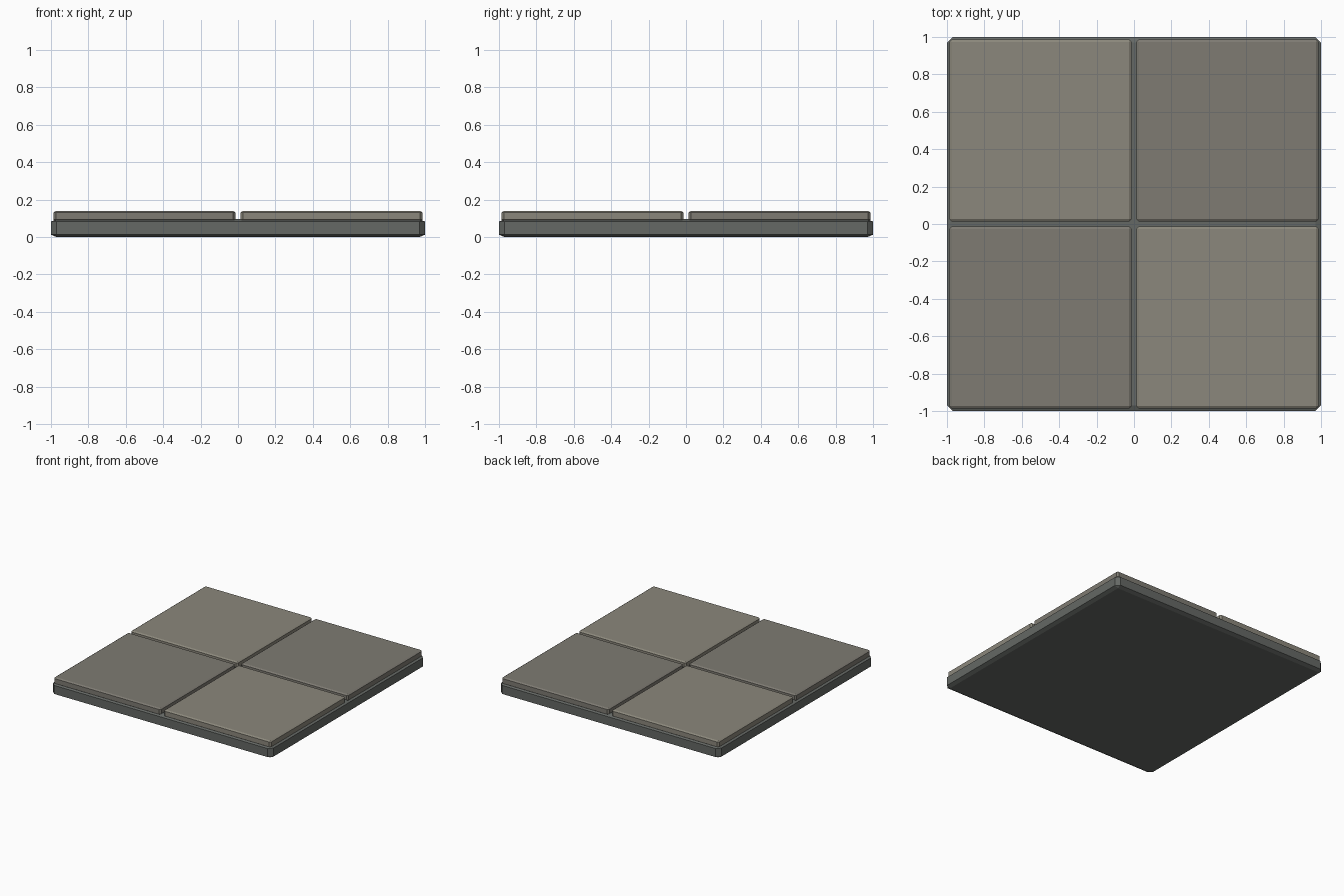
import bpy, bmesh
from mathutils import Vector

if "Cube" in bpy.data.objects:
    bpy.data.objects.remove(bpy.data.objects["Cube"])


def material(name, rgb):
    m = bpy.data.materials.new(name)
    m.diffuse_color = (*rgb, 1)
    m.use_nodes = True
    m.node_tree.nodes["Principled BSDF"].inputs["Base Color"].default_value = m.diffuse_color
    return m


def slab(name, centre, half, z0, z1, inset, drop, mat):
    """Square slab with single-segment chamfers: inset sideways, drop in height."""
    h = (z1 - z0) / 2
    k = drop / inset
    bm = bmesh.new()
    bmesh.ops.create_cube(bm, size=2)
    # bevel in stretched space, then flatten so the chamfers are wider than tall
    bmesh.ops.scale(bm, vec=Vector((half, half, h / k)), verts=bm.verts)
    bmesh.ops.bevel(bm, geom=bm.edges[:], offset=inset, offset_type='OFFSET',
                    segments=1, profile=0.5, affect='EDGES')
    bmesh.ops.scale(bm, vec=Vector((1, 1, k)), verts=bm.verts)
    bmesh.ops.recalc_face_normals(bm, faces=bm.faces)
    me = bpy.data.meshes.new(name)
    bm.to_mesh(me)
    bm.free()
    me.materials.append(mat)
    ob = bpy.data.objects.new(name, me)
    ob.location = (centre[0], centre[1], (z0 + z1) / 2)
    bpy.context.collection.objects.link(ob)
    return ob


grout = material("grout_grey", (0.13, 0.14, 0.13))
light = material("light_stone", (0.26, 0.245, 0.20))
dark = material("dark_stone", (0.21, 0.198, 0.17))

# Base slab
slab("floor_base", (0, 0), 1.0, 0.0, 0.096, 0.03, 0.013, grout)

# Four tiles in a checker pattern
for sx in (-1, 1):
    for sy in (-1, 1):
        slab(f"floor_tile_{'left' if sx < 0 else 'right'}_{'front' if sy < 0 else 'back'}",
             (sx * 0.5, sy * 0.5), 0.486, 0.085, 0.14, 0.012, 0.008,
             light if sx * sy < 0 else dark)
